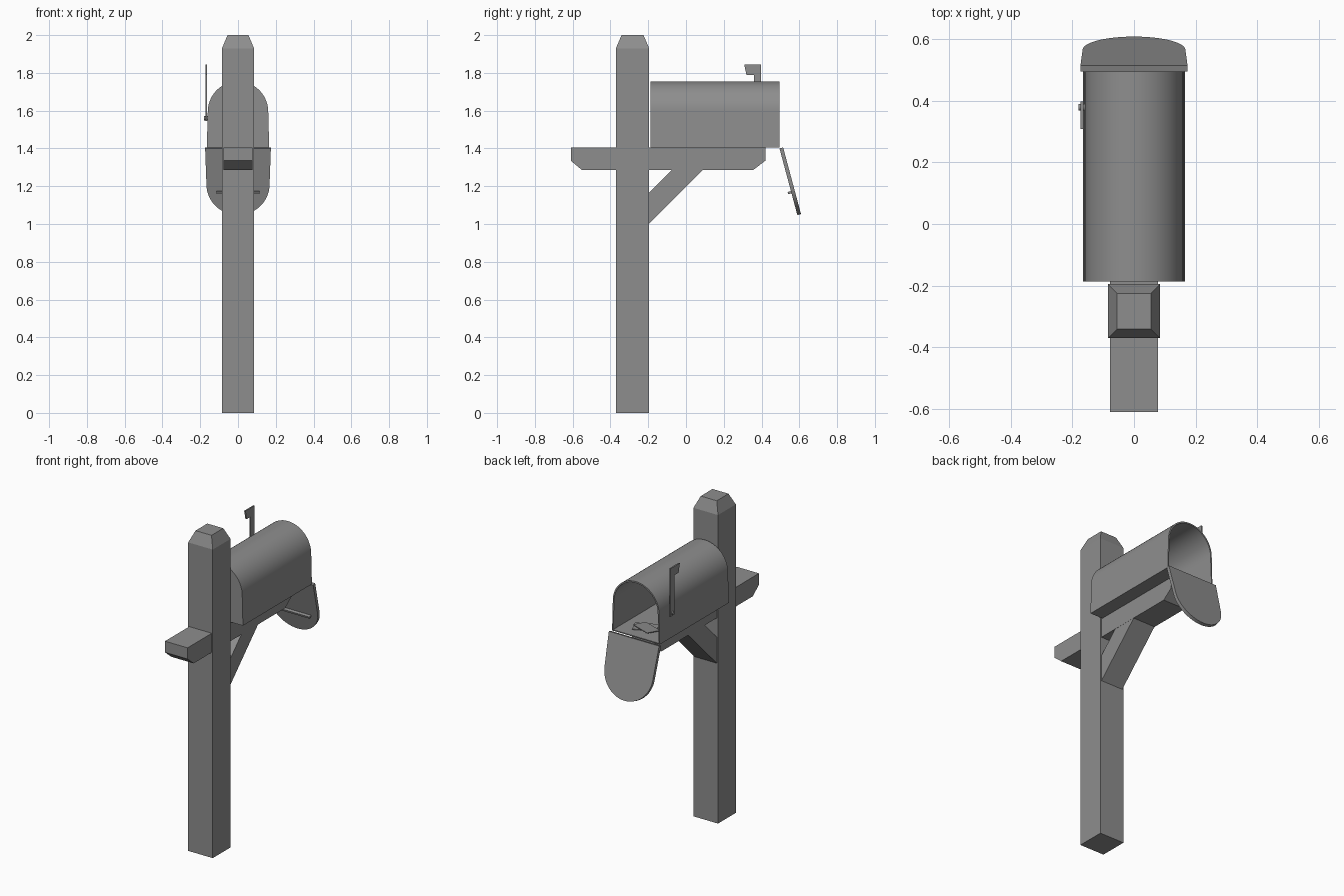
import bpy, bmesh
from math import sin, cos, pi, radians
from mathutils import Matrix, Vector

old = bpy.data.objects.get("Cube")
if old:
    bpy.data.objects.remove(old, do_unlink=True)

GREY = (0.27, 0.27, 0.27, 1)
grey = bpy.data.materials.new("plain grey")
grey.use_nodes = True
grey.diffuse_color = GREY
grey.node_tree.nodes["Principled BSDF"].inputs["Base Color"].default_value = GREY


def finish(name, bm, matrix=None):
    """Turn a bmesh into a named grey object."""
    bmesh.ops.recalc_face_normals(bm, faces=bm.faces)
    if matrix:
        bm.transform(matrix)
    mesh = bpy.data.meshes.new(name)
    bm.to_mesh(mesh)
    bm.free()
    mesh.materials.append(grey)
    obj = bpy.data.objects.new(name, mesh)
    bpy.context.collection.objects.link(obj)
    return obj


def prism(name, outline, lo, hi, axis="X", matrix=None, open_end=False):
    """Extrude an outline of (y, z) points along X, or (x, z) points along Y."""
    bm = bmesh.new()
    place = (lambda p, t: (t, p[0], p[1])) if axis == "X" else (lambda p, t: (p[0], t, p[1]))
    a, b = ([bm.verts.new(place(p, t)) for p in outline] for t in (lo, hi))
    bm.faces.new(a)
    if not open_end:
        bm.faces.new(b)
    for i in range(len(a)):
        j = (i + 1) % len(a)
        bm.faces.new((a[i], a[j], b[j], b[i]))
    return finish(name, bm, matrix)


def box(name, lo, hi, matrix=None):
    outline = [(lo[1], lo[2]), (hi[1], lo[2]), (hi[1], hi[2]), (lo[1], hi[2])]
    return prism(name, outline, lo[0], hi[0], matrix=matrix)


def arch(base, radius, base_z, spring_z, up=1, steps=28):
    """Straight sided outline closed by a half circle."""
    pts = [(base, base_z)]
    for i in range(steps + 1):
        t = pi * i / steps
        pts.append((radius * cos(t), spring_z + up * radius * sin(t)))
    return pts + [(-base, base_z)]


def smooth(obj):
    bpy.ops.object.select_all(action="DESELECT")
    obj.select_set(True)
    bpy.context.view_layer.objects.active = obj
    for mod in list(obj.modifiers):
        bpy.ops.object.modifier_apply(modifier=mod.name)
    bpy.ops.object.shade_smooth_by_angle(angle=radians(30))


# Post with a tapered top
bm = bmesh.new()
bmesh.ops.create_cube(bm, size=1, matrix=Matrix.LocRotScale(
    Vector((0, -0.283, 0.965)), None, Vector((0.17, 0.176, 1.93))))
bm.faces.ensure_lookup_table()
top = max(bm.faces, key=lambda f: f.calc_center_median().z)
cap = bmesh.ops.extrude_face_region(bm, geom=[top])
bmesh.ops.delete(bm, geom=[top], context="FACES_ONLY")
for v in [g for g in cap["geom"] if isinstance(g, bmesh.types.BMVert)]:
    v.co.z = 2
    v.co.x *= 0.65
    v.co.y = -0.283 + (v.co.y + 0.283) * 0.66
finish("post", bm)

# Cross arm with clipped lower ends, and its diagonal brace
prism("cross_arm", [(-0.61, 1.405), (-0.61, 1.335), (-0.55, 1.285),
                    (0.355, 1.285), (0.42, 1.335), (0.42, 1.405)], -0.078, 0.078)
prism("brace", [(-0.196, 1.0), (0.09, 1.286), (-0.075, 1.286), (-0.196, 1.165)],
      -0.077, 0.077)

# Hollow mailbox body, open at the back
body = prism("mailbox_body", arch(0.165, 0.16, 1.405, 1.595), -0.187, 0.495,
             axis="Y", open_end=True)
shell = body.modifiers.new("wall", "SOLIDIFY")
shell.thickness = 0.009
shell.offset = -1
smooth(body)

# Open door hanging from the floor edge, with its pull bar
hang = Matrix.Translation((0, 0.495, 1.4)) @ Matrix.Rotation(radians(15), 4, "X")
door = prism("door", arch(0.174, 0.167, 0, -0.198, up=-1), 0, 0.02, axis="Y", matrix=hang)
smooth(door)
box("door_pull", (-0.115, -0.018, -0.246), (0.115, 0.002, -0.234), hang)

# Raised flag on its pivot
prism("flag", [(0.36, 1.545), (0.398, 1.545), (0.398, 1.845), (0.308, 1.845),
               (0.32, 1.79), (0.36, 1.79)], -0.173, -0.164)
bm = bmesh.new()
bmesh.ops.create_cone(bm, cap_ends=True, segments=16, radius1=0.011, radius2=0.011,
                      depth=0.024, matrix=Matrix.Translation((-0.168, 0.379, 1.56))
                      @ Matrix.Rotation(pi / 2, 4, "Y"))
smooth(finish("flag_pivot", bm))

# Letters lying on the floor
for i, (x, y, turn, tilt) in enumerate([(0.02, 0.37, 25, 0), (0.0, 0.39, -20, 5)]):
    lay = (Matrix.Translation((x, y, 1.418 + i * 0.008))
           @ Matrix.Rotation(radians(turn), 4, "Z") @ Matrix.Rotation(radians(tilt), 4, "X"))
    box("letter_%d" % (i + 1), (-0.07, -0.045, -0.002), (0.07, 0.045, 0.002), lay)
